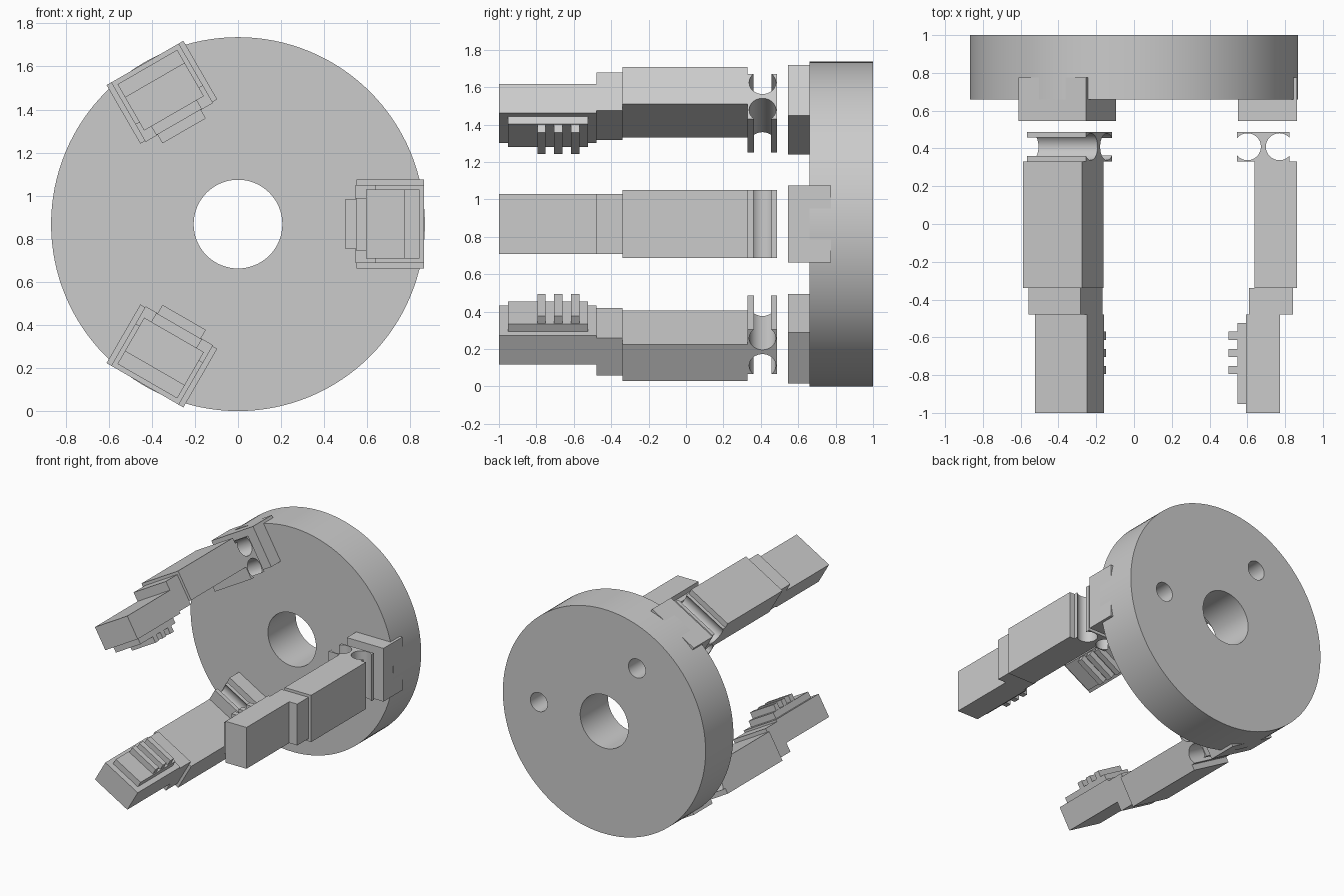
import bpy, bmesh
from math import radians, cos, sin, acos, pi
from mathutils import Matrix, Vector

if "Cube" in bpy.data.objects:
    bpy.data.objects.remove(bpy.data.objects["Cube"])

R = 0.868          # disc radius, also height of the disc axis
AXIS = Vector((0, 0, R))


def finish(name, bm, matrix=Matrix()):
    bmesh.ops.transform(bm, matrix=matrix, verts=bm.verts)
    bmesh.ops.recalc_face_normals(bm, faces=bm.faces)
    me = bpy.data.meshes.new(name)
    bm.to_mesh(me)
    bm.free()
    ob = bpy.data.objects.new(name, me)
    bpy.context.collection.objects.link(ob)
    return ob


def smooth(ob):
    bpy.ops.object.select_all(action='DESELECT')
    ob.select_set(True)
    bpy.context.view_layer.objects.active = ob
    bpy.ops.object.shade_smooth_by_angle(angle=radians(30))


def cylinder(name, x, z, r, y0, y1, seg):
    bm = bmesh.new()
    bmesh.ops.create_cone(bm, cap_ends=True, segments=seg,
                          radius1=r, radius2=r, depth=y1 - y0)
    m = Matrix.Translation(AXIS + Vector((x, (y0 + y1) / 2, z))) @ Matrix.Rotation(pi / 2, 4, 'X')
    return finish(name, bm, m)


def add_box(bm, r0, r1, y0, y1, w):
    m = Matrix.Translation(((r0 + r1) / 2, (y0 + y1) / 2, 0)) @ \
        Matrix.Diagonal((r1 - r0, y1 - y0, 2 * w, 1))
    bmesh.ops.create_cube(bm, size=1, matrix=m)


def boxes(name, m, *specs):
    bm = bmesh.new()
    for s in specs:
        add_box(bm, *s)
    return finish(name, bm, m)


def hinge(name, m):
    # I-shaped flexure: a block with a round channel cut into each side
    r0, r1, y0, y1, w = 0.545, 0.822, 0.33, 0.487, 0.181
    cy, rad, ca, cb = 0.409, 0.0715, 0.6005, 0.7695
    n = 24
    a = acos((r1 - cb) / rad)
    b = acos((ca - r0) / rad)
    pts = [(r0, y0), (r1, y0)]
    for i in range(n + 1):
        t = -a - (2 * pi - 2 * a) * i / n
        pts.append((cb + rad * cos(t), cy + rad * sin(t)))
    pts += [(r1, y1), (r0, y1)]
    for i in range(n + 1):
        t = (pi - b) - (2 * pi - 2 * b) * i / n
        pts.append((ca + rad * cos(t), cy + rad * sin(t)))
    bm = bmesh.new()
    f = bm.faces.new([bm.verts.new((x, y, -w)) for x, y in pts])
    ext = bmesh.ops.extrude_face_region(bm, geom=[f])
    top = [v for v in ext['geom'] if isinstance(v, bmesh.types.BMVert)]
    bmesh.ops.translate(bm, verts=top, vec=(0, 0, 2 * w))
    smooth(finish(name, bm, m))


# Base disc with a central bore and two blind holes in the back
disc = cylinder("base_disc", 0, 0, R, 0.66, 1.0, 128)
cutters = [cylinder("bore_cutter", 0, 0, 0.206, 0.5, 1.2, 64)]
for deg in (0, 120):
    c, s = cos(radians(deg)), sin(radians(deg))
    cutters.append(cylinder("hole_cutter", 0.56 * c, 0.56 * s, 0.073, 0.76, 1.2, 48))
for cut in cutters:
    mod = disc.modifiers.new("cut", 'BOOLEAN')
    mod.object = cut
    mod.solver = 'EXACT'
bpy.context.view_layer.objects.active = disc
disc.select_set(True)
for mod in list(disc.modifiers):
    bpy.ops.object.modifier_apply(modifier=mod.name)
for cut in cutters:
    bpy.data.objects.remove(cut)
smooth(disc)

# Three fingers around the disc axis
for k in range(3):
    m = Matrix.Translation(AXIS) @ Matrix.Rotation(-radians(120 * k), 4, 'Y')
    n = str(k + 1)
    boxes("mount_block_" + n, m, (0.55, 0.864, 0.545, 0.776, 0.206))
    hinge("flex_hinge_" + n, m)
    boxes("finger_body_" + n, m, (0.638, 0.864, -0.34, 0.33, 0.181))
    boxes("finger_collar_" + n, m, (0.61, 0.842, -0.478, -0.34, 0.16))
    boxes("finger_tip_" + n, m, (0.594, 0.773, -1.0, -0.478, 0.16))
    boxes("grip_pad_" + n, m, (0.547, 0.594, -0.952, -0.525, 0.122))
    boxes("grip_ribs_" + n, m, *[(0.5, 0.547, y - 0.022, y + 0.022, 0.116)
                                 for y in (-0.773, -0.683, -0.592)])
